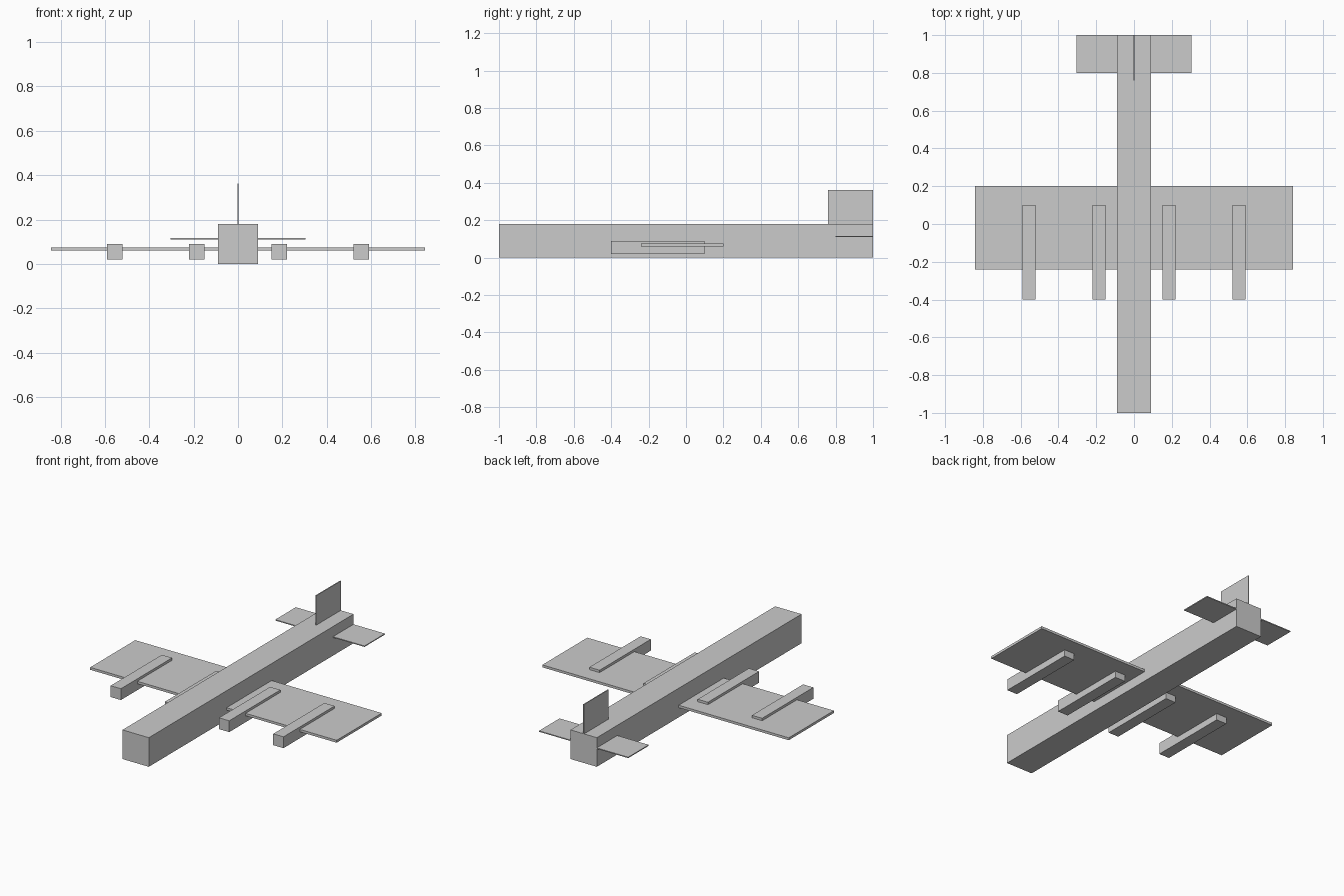
import bpy

if "Cube" in bpy.data.objects:
    bpy.data.objects.remove(bpy.data.objects["Cube"])

# Single flat grey
grey = bpy.data.materials.new("light grey")
grey.diffuse_color = (0.6, 0.6, 0.6, 1)
grey.use_nodes = True
grey.node_tree.nodes["Principled BSDF"].inputs["Base Color"].default_value = grey.diffuse_color


def box(name, x, y, z):
    """Axis-aligned box from (min, max) ranges."""
    ranges = (x, y, z)
    bpy.ops.mesh.primitive_cube_add(size=1)
    ob = bpy.context.object
    ob.name = name
    centre = [(a + b) / 2 for a, b in ranges]
    size = [b - a for a, b in ranges]
    for v in ob.data.vertices:
        v.co = [c + s * k for c, s, k in zip(centre, size, v.co)]
    ob.data.materials.append(grey)
    return ob


# Body and main wing
box("fuselage", (-0.09, 0.09), (-1, 1), (0, 0.18))
box("wing", (-0.843, 0.843), (-0.24, 0.2), (0.06, 0.075))

# Tail surfaces
box("tailplane", (-0.305, 0.305), (0.8, 1), (0.111, 0.117))
box("tail_fin", (-0.003, 0.003), (0.76, 1), (0.178, 0.362))

# Two engines under each wing
for side, sign in (("left", -1), ("right", 1)):
    for place, cx in (("inner", 0.185), ("outer", 0.556)):
        c = sign * cx
        box(f"{side}_{place}_engine", (c - 0.035, c + 0.035), (-0.4, 0.1), (0.02, 0.09))
